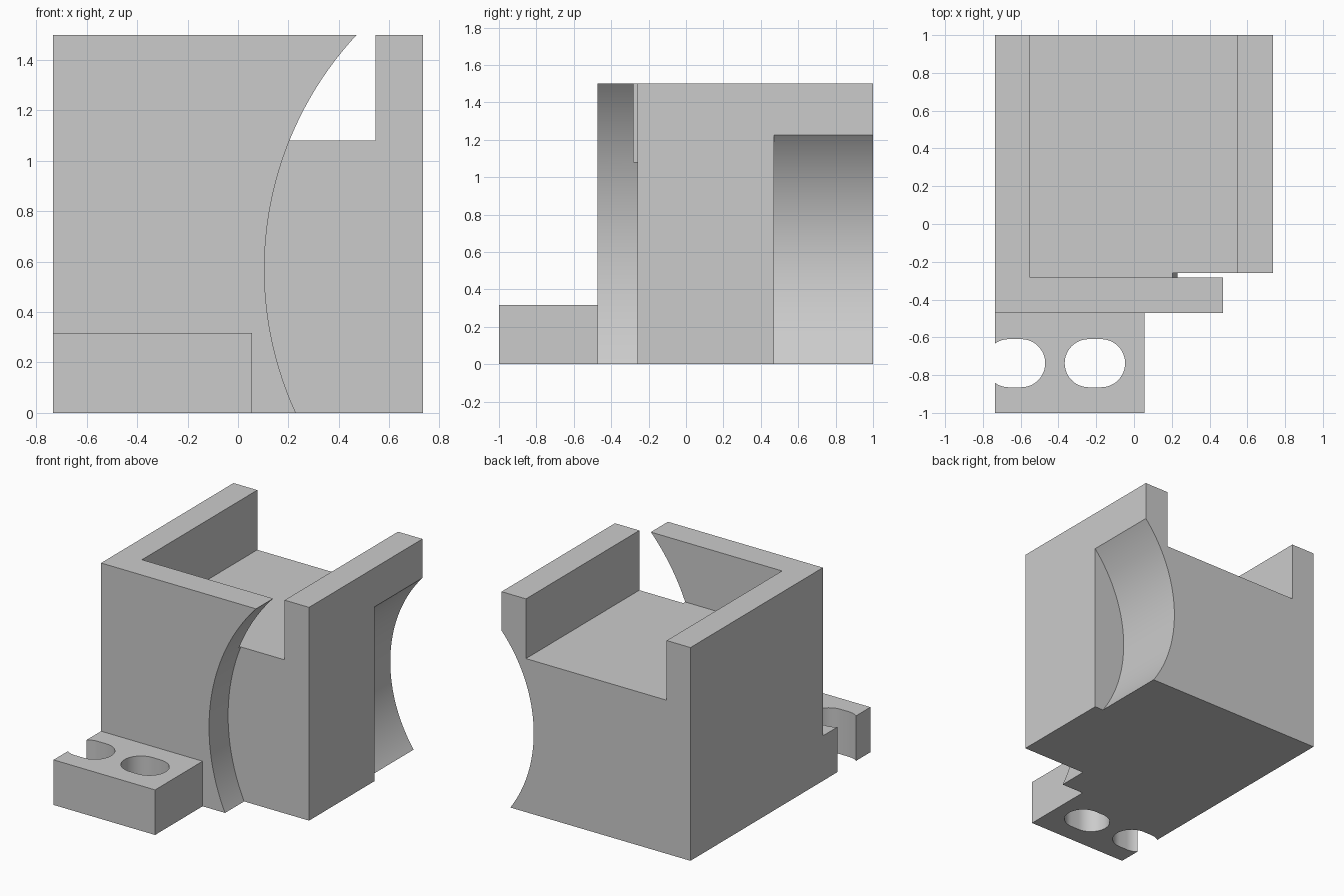
import bpy, math
from mathutils import Vector

if "Cube" in bpy.data.objects:
    bpy.data.objects.remove(bpy.data.objects["Cube"], do_unlink=True)

grey = bpy.data.materials.new("plain grey")
grey.use_nodes = True
COLOUR = (0.6, 0.6, 0.6, 1)
grey.diffuse_color = COLOUR
grey.node_tree.nodes["Principled BSDF"].inputs["Base Color"].default_value = COLOUR


def box(name, low, high):
    low, high = Vector(low), Vector(high)
    bpy.ops.mesh.primitive_cube_add(size=1, location=(low + high) / 2)
    ob = bpy.context.object
    ob.name = name
    ob.scale = high - low
    bpy.ops.object.transform_apply(location=True, rotation=True, scale=True)
    ob.data.materials.append(grey)
    return ob


def drum(name, radius, y0, y1):
    """Cylinder along y, on the axis shared by both curved reliefs."""
    bpy.ops.mesh.primitive_cylinder_add(
        vertices=192, radius=radius, depth=y1 - y0,
        location=(1.47, (y0 + y1) / 2, 0.57), rotation=(math.pi / 2, 0, 0))
    ob = bpy.context.object
    ob.name = name
    ob.data.materials.append(grey)
    return ob


def slot(name, x0, x1, y, radius):
    """Upright prism with a rounded-end outline."""
    outline = []
    steps = 24
    for cx, start in ((x1 - radius, -math.pi / 2), (x0 + radius, math.pi / 2)):
        for i in range(steps + 1):
            a = start + math.pi * i / steps
            outline.append((cx + radius * math.cos(a), y + radius * math.sin(a)))
    n = len(outline)
    verts = [(px, py, z) for z in (-0.2, 0.6) for px, py in outline]
    faces = [(i, (i + 1) % n, n + (i + 1) % n, n + i) for i in range(n)]
    faces += [tuple(reversed(range(n))), tuple(range(n, 2 * n))]
    mesh = bpy.data.meshes.new(name)
    mesh.from_pydata(verts, [], faces)
    mesh.materials.append(grey)
    ob = bpy.data.objects.new(name, mesh)
    bpy.context.collection.objects.link(ob)
    return ob


def combine(target, tool, operation="DIFFERENCE"):
    bpy.ops.object.select_all(action="DESELECT")
    bpy.context.view_layer.objects.active = target
    target.select_set(True)
    mod = target.modifiers.new(tool.name, "BOOLEAN")
    mod.operation = operation
    mod.solver = "EXACT"
    mod.object = tool
    bpy.ops.object.modifier_apply(modifier=mod.name)
    bpy.data.objects.remove(tool, do_unlink=True)


# Main block with open channel and two curved reliefs
body = box("body_block", (-0.735, -0.472, 0), (0.735, 1, 1.5))
combine(body, box("channel_cutter", (-0.55, -0.282, 1.08), (0.545, 1.5, 2)))
combine(body, drum("front_relief_cutter", 1.365, -1, -0.26))
combine(body, drum("back_relief_cutter", 0.985, 0.47, 1.5))

# Low front tab with one full slot and one open at the side
tab = box("front_tab", (-0.735, -1, 0), (0.055, -0.472, 0.317))
for x0 in (-0.79, -0.367):
    combine(tab, slot("slot_cutter", x0, x0 + 0.32, -0.737, 0.1275))

# Smooth the curves, keep the edges crisp
for ob in (body, tab):
    bpy.ops.object.select_all(action="DESELECT")
    ob.select_set(True)
    bpy.context.view_layer.objects.active = ob
    bpy.ops.object.shade_smooth_by_angle(angle=math.radians(30))
